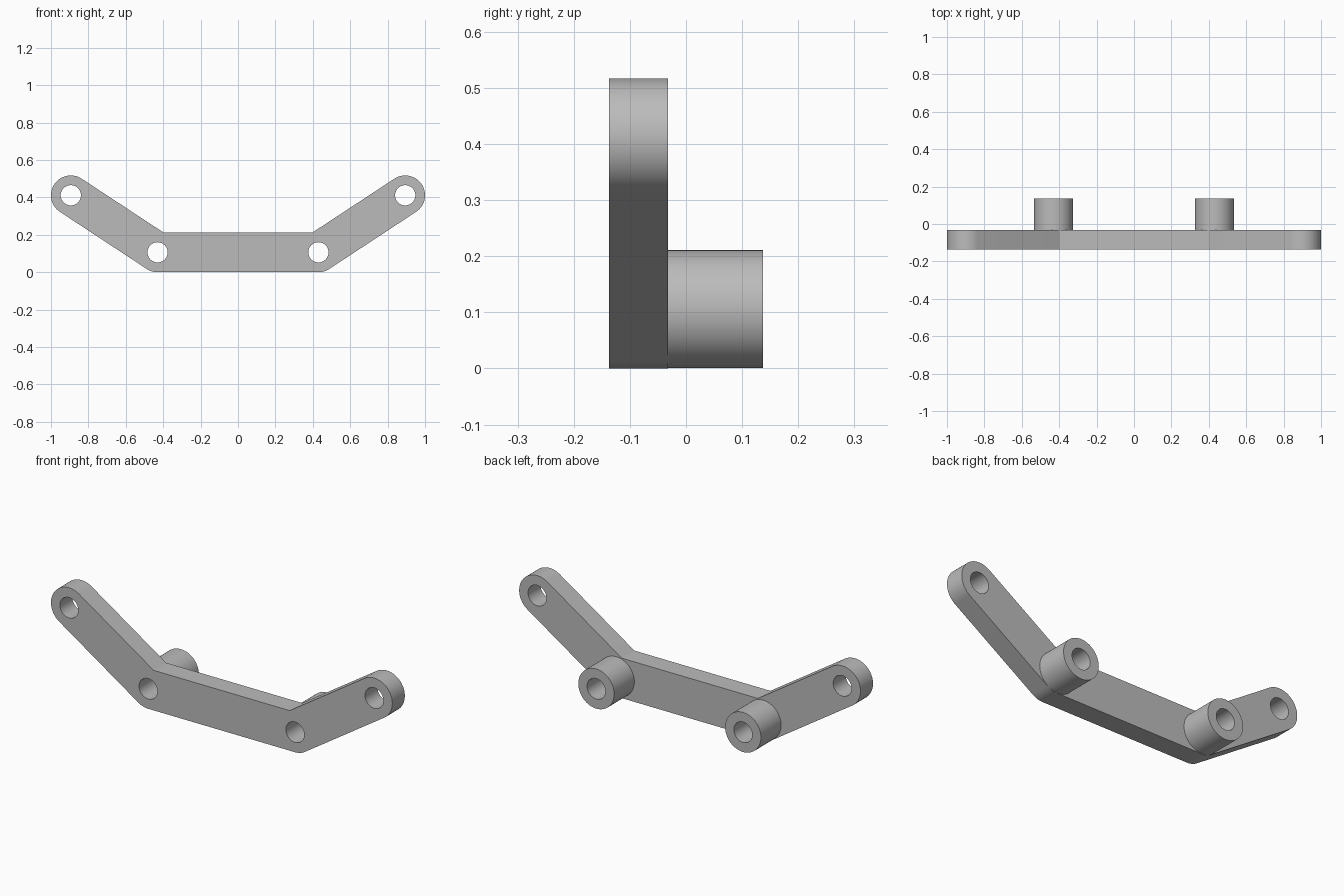
import bpy, bmesh
from math import sin, cos, tan, atan2, pi
from mathutils import Vector

if "Cube" in bpy.data.objects:
    bpy.data.objects.remove(bpy.data.objects["Cube"])

R, HOLE = 0.106, 0.054              # bar half width, bore radius
ELBOW, TIP = (0.43, 0.106), (0.894, 0.411)
FRONT, MID, BACK = -0.137, -0.032, 0.137
SLOPE = atan2(TIP[1] - ELBOW[1], TIP[0] - ELBOW[0])

grey = bpy.data.materials.new("plain grey")
grey.use_nodes = True
grey.diffuse_color = (0.5, 0.5, 0.5, 1)
grey.node_tree.nodes["Principled BSDF"].inputs["Base Color"].default_value = (0.5, 0.5, 0.5, 1)


def arc(centre, r, start, end, steps):
    return [(centre[0] + r * cos(start + (end - start) * i / steps),
             centre[1] + r * sin(start + (end - start) * i / steps)) for i in range(steps + 1)]


def circle(centre, r):
    return arc(centre, r, 0, 2 * pi, 64)[:-1]


def flip(points):
    return [(-x, z) for x, z in reversed(points)]


def extruded(name, loops, y0, y1):
    """Fill the outline with its holes and extrude along y."""
    bm = bmesh.new()
    for loop in loops:
        verts = [bm.verts.new((x, y0, z)) for x, z in loop]
        for a, b in zip(verts, verts[1:] + verts[:1]):
            bm.edges.new((a, b))
    bmesh.ops.triangle_fill(bm, edges=bm.edges[:], use_beauty=True, normal=Vector((0, -1, 0)))
    out = bmesh.ops.extrude_face_region(bm, geom=bm.faces[:], use_keep_orig=True)
    moved = [g for g in out["geom"] if isinstance(g, bmesh.types.BMVert)]
    bmesh.ops.translate(bm, verts=moved, vec=(0, y1 - y0, 0))
    bmesh.ops.recalc_face_normals(bm, faces=bm.faces[:])
    mesh = bpy.data.meshes.new(name)
    bm.to_mesh(mesh)
    bm.free()
    mesh.materials.append(grey)
    obj = bpy.data.objects.new(name, mesh)
    bpy.context.collection.objects.link(obj)
    bpy.ops.object.select_all(action="DESELECT")
    obj.select_set(True)
    bpy.context.view_layer.objects.active = obj
    bpy.ops.object.shade_smooth_by_angle()


# Bent bar: rounded elbow, round tip, mitred inner corner, mirrored
side = arc(ELBOW, R, -pi / 2, SLOPE - pi / 2, 10)
side += arc(TIP, R, SLOPE - pi / 2, SLOPE + pi / 2, 32)
side.append((ELBOW[0] - R * tan(SLOPE / 2), ELBOW[1] + R))
bores = [circle(c, HOLE) for c in (ELBOW, TIP)]
extruded("bent_bar", [side + flip(side)] + bores + [flip(b) for b in bores], FRONT, MID)

# Hollow bosses behind the elbows
for name, sign in (("left_boss", 1), ("right_boss", -1)):
    centre = (sign * ELBOW[0], ELBOW[1])
    extruded(name, [circle(centre, R - 0.001), circle(centre, HOLE)], MID, BACK)
